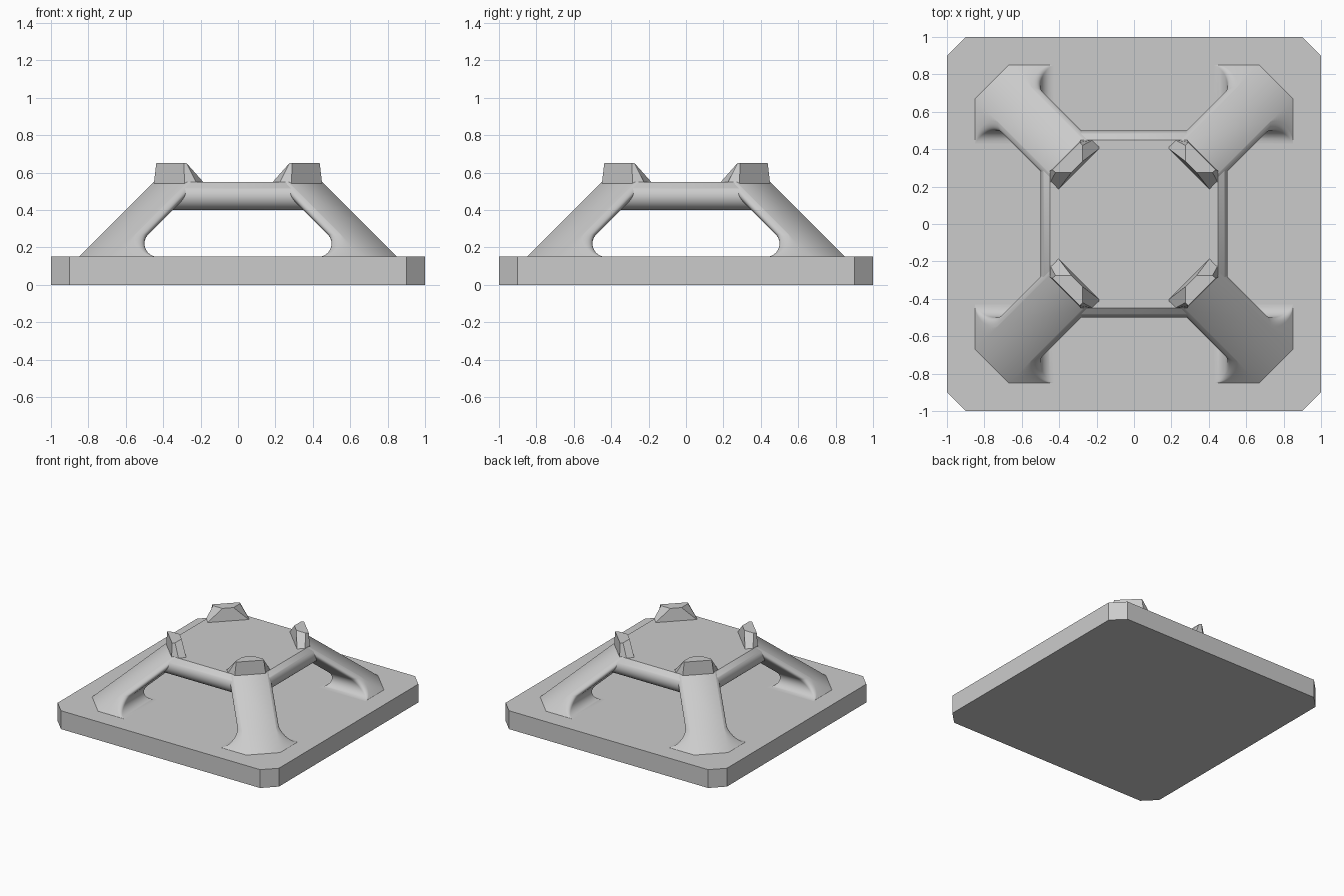
import bpy
import bmesh
import math

old = bpy.data.objects.get("Cube")
if old:
    bpy.data.objects.remove(old, do_unlink=True)

GREY = (0.6, 0.6, 0.6, 1)
mat = bpy.data.materials.new("plain grey")
mat.use_nodes = True
mat.diffuse_color = GREY
mat.node_tree.nodes["Principled BSDF"].inputs["Base Color"].default_value = GREY


def loft(name, sections, mirror=False):
    """Skin a stack of (z, outline) sections into a capped solid."""
    bm = bmesh.new()
    rings = [[bm.verts.new((x, y, z)) for x, y in pts] for z, pts in sections]
    n = len(rings[0])
    for a, b in zip(rings, rings[1:]):
        for i in range(n):
            j = (i + 1) % n
            bm.faces.new((a[i], a[j], b[j], b[i]))
    bm.faces.new(rings[0][::-1])
    bm.faces.new(rings[-1])
    bmesh.ops.recalc_face_normals(bm, faces=bm.faces)
    mesh = bpy.data.meshes.new(name)
    bm.to_mesh(mesh)
    bm.free()
    mesh.materials.append(mat)
    obj = bpy.data.objects.new(name, mesh)
    bpy.context.collection.objects.link(obj)
    if mirror:
        mod = obj.modifiers.new("four corners", 'MIRROR')
        mod.use_axis = (True, True, False)
        mod.use_mirror_merge = False
    bpy.ops.object.select_all(action='DESELECT')
    obj.select_set(True)
    bpy.context.view_layer.objects.active = obj
    bpy.ops.object.shade_smooth_by_angle(angle=math.radians(32))
    return obj


def octagon(h, e):
    """Square of half-width h whose corners are cut back to e."""
    quarter = [(h, -e), (h, e)]
    pts = []
    for _ in range(4):
        pts += quarter
        quarter = [(-y, x) for x, y in quarter]
    return pts


# Base slab with clipped corners
loft("base_slab", [(0, octagon(1, 0.9)), (0.15, octagon(1, 0.9))])

# Raised deck with a rounded rim
R = 0.07
rim = [(0.43 + R * math.cos(a), 0.47 + R * math.sin(a))
       for a in (math.radians(-90 + 135 * i / 14) for i in range(15))]
rim.append((0.45, 0.55))
loft("deck", [(z, octagon(h, 0.8 - z)) for h, z in rim])


# Sloping corner legs, flared where they meet the slab
def leg_section(z, inner, k, steps=14):
    outer = 1 - z
    cut = outer - 0.18
    side = []
    for i in range(steps + 1):
        t = i / steps
        side.append((inner + k * (1 - t) ** 2, outer - k * t ** 2))
    other = [(y, x) for x, y in reversed(side)]
    return z, [(outer, cut), (cut, outer)] + side + [(inner, inner)] + other


levels = []
STEPS = 14
for i in range(STEPS + 1):
    a = math.radians(-90 + 135 * i / STEPS)
    levels.append(leg_section(0.22 + R * math.sin(a), 0.43 + R * math.cos(a),
                              0.001 + 0.066 * i / STEPS))
levels.append(leg_section(0.55, 0.20, 0.067))
loft("corner_legs", levels, mirror=True)


# Tapered locating pegs on the deck corners
def peg_section(z, half):
    return z, half + [(y, x) for x, y in reversed(half)]


loft("corner_pegs", [
    peg_section(0.54, [(0.45, 0.285), (0.45, 0.22), (0.41, 0.177)]),
    peg_section(0.65, [(0.437, 0.29), (0.42, 0.275), (0.335, 0.275)]),
], mirror=True)
